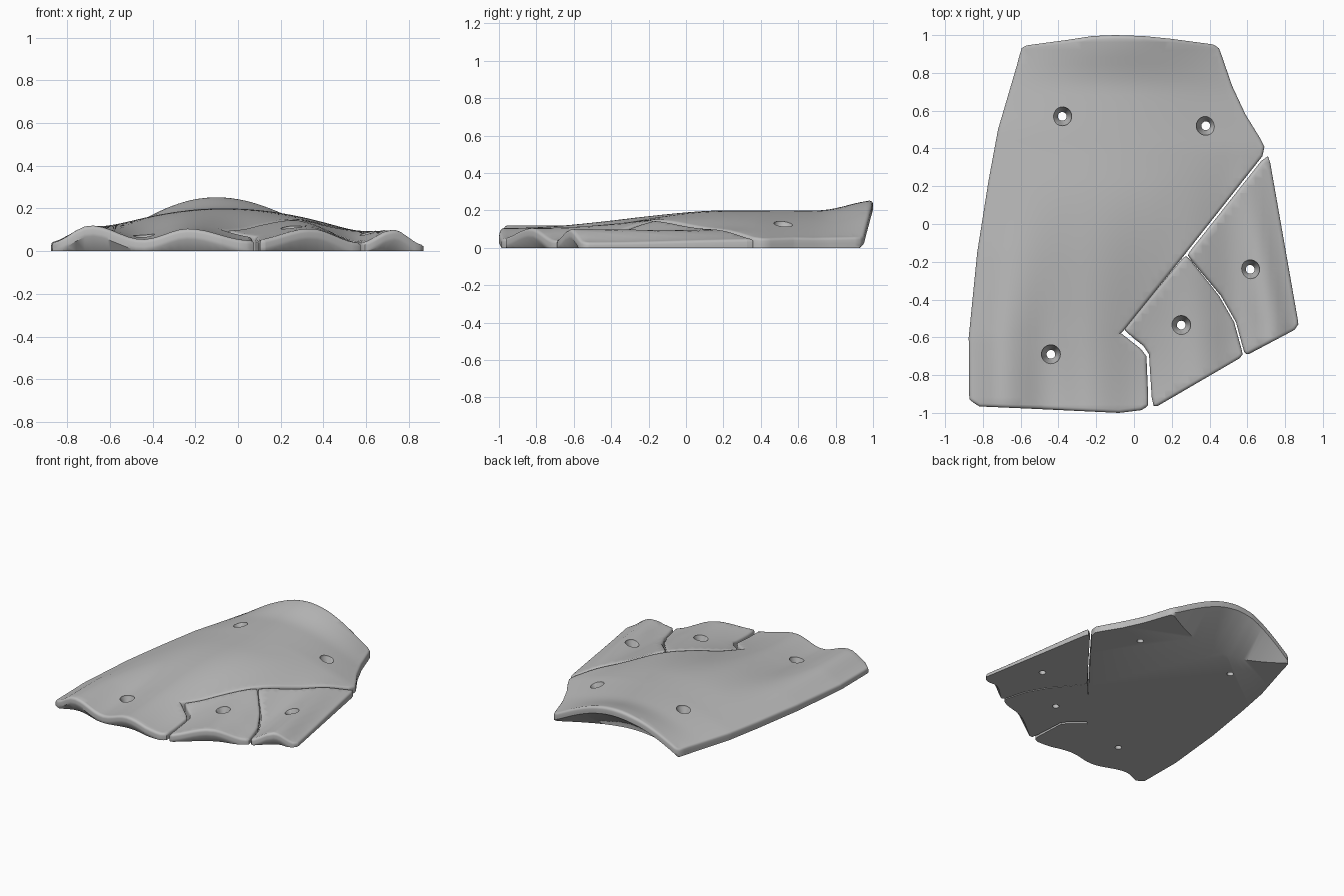
import bpy, bmesh
from math import sin, cos, pi, tau
from mathutils import Vector

if "Cube" in bpy.data.objects:
    bpy.data.objects.remove(bpy.data.objects["Cube"])

clay = bpy.data.materials.new("grey_clay")
clay.use_nodes = True
clay.diffuse_color = (0.5, 0.5, 0.5, 1)
clay.node_tree.nodes["Principled BSDF"].inputs["Base Color"].default_value = (0.5, 0.5, 0.5, 1)

ROUND, LIP, GRID = 0.018, 0.05, 0.04


def blend(a, b, t):
    """Ease from a to b as t runs from nought to one."""
    t = min(1, max(0, t))
    return a + (b - a) * (1 - cos(pi * t)) / 2


def along(knots, x, ease):
    """Read a value from a short list of knots."""
    x = min(knots[-1][0], max(knots[0][0], x))
    for (x0, a), (x1, b) in zip(knots, knots[1:]):
        if x <= x1:
            t = (x - x0) / (x1 - x0)
            return blend(a, b, t) if ease else a + (b - a) * t


# Plan width and front wave of the whole slab
RIGHT_SIDE = [(-1, -.88), (-.6, -.88), (-.15, -.83), (.5, -.72), (.94, -.59)]
LEFT_SIDE = [(-1, .9), (-.54, .87), (.4, .69), (.7, .53), (.94, .45)]
FRONT_WAVE = [(-.88, .04), (-.69, .12), (-.45, .055), (-.24, .105), (.05, .05),
              (.33, .105), (.57, .04), (.73, .1), (.88, .03)]
FRONT_EDGE = [(-.88, -.97), (.1, -.97), (.58, -.7), (.88, -.54)]


def height(x, y):
    """Ripples at the front melt into one broad arch at the back."""
    a, b = along(RIGHT_SIDE, y, False), along(LEFT_SIDE, y, False)
    s = min(1, max(0, (x - a) / (b - a)))
    front = along(FRONT_WAVE, (s - .5) * 1.76, True)
    arch = .05 + blend(.15, .205, (y - .7) / .33) * sin(pi * s ** .92)
    return blend(front, arch, (y - along(FRONT_EDGE, x, False)) / 1.2)


def under_slope(x, y):
    """Inward shift of the underside, so raised end lips overhang."""
    rise = max(0, height(x, y) - LIP)
    if y > .9:
        return -1.25 * rise
    if y < along(FRONT_EDGE, x, False) + .06:
        return 0.8 * rise
    return 0


def outward(bm):
    """Plan normals at the open border of a flat sheet."""
    bm.normal_update()
    normals = {}
    for e in bm.edges:
        if e.is_boundary:
            loop = e.link_loops[0]
            a, b = loop.vert, loop.link_loop_next.vert
            n = (b.co - a.co).normalized().cross(loop.face.normal)
            for v in (a, b):
                normals.setdefault(v, []).append(n)
    return {v: sum(ns, Vector()).normalized() for v, ns in normals.items()}


def add_object(name, bm):
    bmesh.ops.recalc_face_normals(bm, faces=bm.faces)
    mesh = bpy.data.meshes.new(name)
    bm.to_mesh(mesh)
    bm.free()
    mesh.materials.append(clay)
    ob = bpy.data.objects.new(name, mesh)
    bpy.context.collection.objects.link(ob)
    return ob


def slab_piece(name, outline):
    bm = bmesh.new()
    bm.faces.new([bm.verts.new((x, y, 0)) for x, y in outline])
    for v, n in outward(bm).items():
        v.co -= n * ROUND
    # Slice the flat sheet into a grid so it can follow the height
    for normal in ((1, 0, 0), (0, 1, 0)):
        for i in range(-26, 27):
            bmesh.ops.bisect_plane(bm, geom=bm.verts[:] + bm.edges[:] + bm.faces[:],
                                   plane_co=Vector(normal) * (i * GRID + .003),
                                   plane_no=normal, dist=.0005)
    rim = {v: (v.co.copy(), n) for v, n in outward(bm).items()}
    for v in bm.verts:
        v.co.z = height(v.co.x, v.co.y)

    # Rounded border, lip face, sloping underside
    steps = [(.5, .15), (.87, .5), (1, 1), (1, 2), ("lip", 0), ("base", 0)]
    for out, drop in steps:
        edges = [e for e in bm.edges if e.is_boundary]
        made = bmesh.ops.extrude_edge_only(bm, edges=edges)["geom"]
        new_rim = {}
        for v in [g for g in made if isinstance(g, bmesh.types.BMVert)]:
            old = next(e.other_vert(v) for e in v.link_edges if e.other_vert(v) in rim)
            co, n = rim[old]
            top = height(co.x, co.y)
            full = co + n * ROUND
            if out == "lip":
                v.co = (full.x, full.y, max(.004, top - LIP))
            elif out == "base":
                v.co = (full.x, full.y + under_slope(full.x, full.y), 0)
            else:
                v.co = co + n * ROUND * out
                v.co.z = max(.005, top - ROUND * drop)
            new_rim[v] = (co, n)
        rim = new_rim
    bmesh.ops.holes_fill(bm, edges=[e for e in bm.edges if e.is_boundary], sides=0)
    bmesh.ops.triangulate(bm, faces=[f for f in bm.faces if len(f.verts) > 4])
    return add_object(name, bm)


def hole_cutter(x, y):
    """Countersunk screw shape, turned from a short profile."""
    z = height(x, y)
    bm = bmesh.new()
    rings = [[bm.verts.new((x + r * cos(tau * i / 32), y + r * sin(tau * i / 32), h))
              for i in range(32)]
             for r, h in ((.023, -.1), (.023, z - .045), (.05, z - .006), (.05, z + .1))]
    for lo, hi in zip(rings, rings[1:]):
        for i in range(32):
            j = (i + 1) % 32
            bm.faces.new((lo[i], lo[j], hi[j], hi[i]))
    bm.faces.new(rings[0])
    bm.faces.new(rings[-1])
    ob = add_object("hole_cutter", bm)
    ob.hide_render = True
    return ob


def drill(ob, holes):
    cutters = [hole_cutter(x, y) for x, y in holes]
    for c in cutters:
        mod = ob.modifiers.new("hole", "BOOLEAN")
        mod.operation, mod.solver, mod.object = "DIFFERENCE", "EXACT", c
    graph = bpy.context.evaluated_depsgraph_get()
    mesh = bpy.data.meshes.new_from_object(ob.evaluated_get(graph))
    ob.modifiers.clear()
    ob.data = mesh
    for c in cutters:
        bpy.data.objects.remove(c)
    bpy.ops.object.select_all(action="DESELECT")
    ob.select_set(True)
    bpy.context.view_layer.objects.active = ob
    bpy.ops.object.shade_smooth_by_angle(angle=.7)


# Main slab and the two broken corner pieces
main = slab_piece("main_slab", [
    (-.57, .945), (-.35, .975), (-.22, .995), (-.1, 1), (.05, .995), (.2, .98), (.42, .95),
    (.45, .93), (.52, .73), (.59, .58), (.67, .45), (.69, .41), (.68, .36), (.27, -.16),
    (-.075, -.58), (.035, -.66), (.065, -.7), (.075, -.96), (.04, -.985), (-.08, -1),
    (-.5, -.98), (-.82, -.965), (-.87, -.93), (-.875, -.6), (-.83, -.15), (-.77, .23),
    (-.72, .5), (-.67, .67), (-.62, .84), (-.595, .93)])
drill(main, [(-.38, .57), (.38, .52), (-.44, -.69)])

middle = slab_piece("middle_fragment", [
    (-.05, -.56), (.275, -.17), (.45, -.38), (.53, -.52), (.575, -.69), (.56, -.71),
    (.12, -.965), (.1, -.96), (.08, -.69), (.05, -.645)])
drill(middle, [(.25, -.535)])

corner = slab_piece("corner_fragment", [
    (.705, .36), (.285, -.165), (.46, -.38), (.54, -.52), (.585, -.68), (.6, -.69),
    (.85, -.56), (.87, -.53), (.72, .33)])
drill(corner, [(.615, -.24)])
